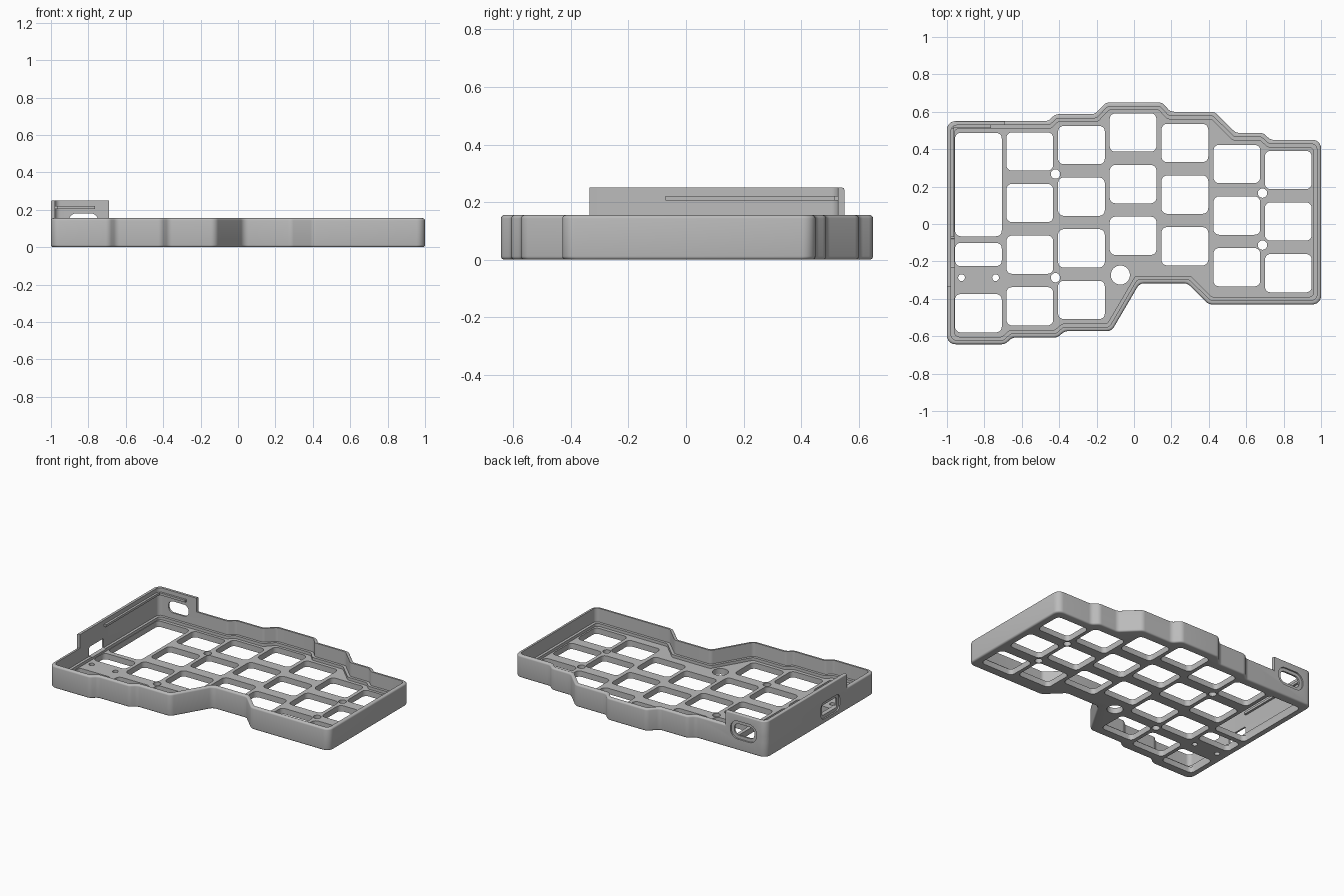
import bpy, bmesh, math
from mathutils import Vector

cube = bpy.data.objects.get("Cube")
if cube:
    bpy.data.objects.remove(cube)

grey = bpy.data.materials.new("plain_grey")
grey.use_nodes = True
grey.diffuse_color = (0.5, 0.5, 0.5, 1)
grey.node_tree.nodes["Principled BSDF"].inputs["Base Color"].default_value = (0.5, 0.5, 0.5, 1)

# Case outline, clockwise from the back corner; reversed to run counter-clockwise
OUTLINE = [(-1, .55), (-.46, .55), (-.42, .587), (-.21, .587), (-.15, .65), (.15, .65),
           (.195, .6), (.43, .6), (.545, .487), (.69, .487), (.73, .45), (1, .45),
           (1, -.43), (.4, -.43), (.285, -.317), (.03, -.317), (-.12, -.573), (-.37, -.573),
           (-.41, -.607), (-.65, -.607), (-.69, -.643), (-1, -.643)][::-1]


def offset(points, d):
    """Move every side of a counter-clockwise polygon inwards by d."""
    pts = [Vector(p) for p in points]
    out = []
    for i, p in enumerate(pts):
        a = (p - pts[i - 1]).normalized()
        b = (pts[(i + 1) % len(pts)] - p).normalized()
        na, nb = Vector((-a.y, a.x)), Vector((-b.y, b.x))
        out.append(p + (na + nb) * d / (1 + na.dot(nb)))
    return out


def rounded(points, radius, steps=6):
    """Round the corners of a polygon."""
    pts = [Vector(p) for p in points]
    out = []
    for i, p in enumerate(pts):
        a, b = pts[i - 1] - p, pts[(i + 1) % len(pts)] - p
        half = a.angle(b) / 2
        t = min(radius / math.tan(half), a.length * .45, b.length * .45)
        s, e = p + a.normalized() * t, p + b.normalized() * t
        r = t * math.tan(half)
        c = p + (a.normalized() + b.normalized()).normalized() * (r / math.sin(half))
        sweep = (s - c).angle_signed(e - c)
        for k in range(steps + 1):
            ang = -sweep * k / steps
            v = s - c
            out.append(c + Vector((v.x * math.cos(ang) - v.y * math.sin(ang),
                                   v.x * math.sin(ang) + v.y * math.cos(ang))))
    return out


def rect(cx, cy, w, h):
    return [(cx - w / 2, cy - h / 2), (cx + w / 2, cy - h / 2),
            (cx + w / 2, cy + h / 2), (cx - w / 2, cy + h / 2)]


def circle(cx, cy, r, n=32):
    return [(cx + r * math.cos(math.tau * i / n), cy + r * math.sin(math.tau * i / n))
            for i in range(n)]


def loft(bm, layers, place=lambda u, v, w: (u, v, w)):
    """Closed solid through loops stacked as (height, loop)."""
    rings = [[bm.verts.new(place(p[0], p[1], z)) for p in loop] for z, loop in layers]
    n = len(rings[0])
    for lo, hi in zip(rings, rings[1:]):
        for i in range(n):
            j = (i + 1) % n
            bm.faces.new((lo[i], lo[j], hi[j], hi[i]))
    bm.faces.new(rings[0][::-1])
    bm.faces.new(rings[-1])


def prism(bm, loop, z0, z1, **kw):
    loft(bm, [(z0, loop), (z1, loop)], **kw)


def make(name, build):
    bm = bmesh.new()
    build(bm)
    bmesh.ops.recalc_face_normals(bm, faces=bm.faces)
    me = bpy.data.meshes.new(name)
    bm.to_mesh(me)
    bm.free()
    me.materials.append(grey)
    ob = bpy.data.objects.new(name, me)
    bpy.context.collection.objects.link(ob)
    return ob


def combine(ob, operation, build):
    """Apply a boolean with a temporary solid."""
    tool = make("tool", build)
    mod = ob.modifiers.new("cut", 'BOOLEAN')
    mod.operation, mod.object, mod.solver = operation, tool, 'EXACT'
    dg = bpy.context.evaluated_depsgraph_get()
    me = bpy.data.meshes.new_from_object(ob.evaluated_get(dg))
    ob.modifiers.clear()
    ob.data = me
    bpy.data.objects.remove(tool)


def shell(bm, z0, z1, fillet=.012):
    """Solid case outline with filleted top and bottom edges."""
    layers = []
    for k in range(5):
        a = math.pi / 2 * k / 4
        layers.append((z0 + fillet * (1 - math.sin(a)),
                       rounded(offset(OUTLINE, fillet * (1 - math.cos(a))), .045)))
    layers = layers[::-1]
    layers = sorted(layers, key=lambda l: l[0])
    top = [(z1 - (z - z0), loop) for z, loop in layers[::-1]]
    loft(bm, layers + top)


# Case body: low tray plus raised corner wall
case = make("case_body", lambda bm: shell(bm, 0, .155))
corner = make("raised_corner", lambda bm: shell(bm, .08, .25, .006))
combine(corner, 'INTERSECT', lambda bm: prism(bm, rect(-.895, .133, .41, .936), .1, .4))
raised = bpy.data.meshes.new_from_object(corner)
combine(case, 'UNION', lambda bm: bm.from_mesh(raised))
bpy.data.objects.remove(corner)

# Hollow interior with a small ledge just above the plate
combine(case, 'DIFFERENCE', lambda bm: prism(bm, rounded(offset(OUTLINE, .022), .03), .06, .5))
combine(case, 'DIFFERENCE', lambda bm: prism(bm, rounded(offset(OUTLINE, .04), .025), .04, .3))


# Key windows and screw holes through the plate
def plate_holes(bm):
    columns = [(-.557, .388, 4), (-.281, .422, 4), (-.005, .489, 3),
               (.272, .433, 3), (.55, .321, 3), (.825, .289, 3)]
    windows = [(-.832, .211, .553), (-.832, -.163, .125), (-.832, -.477, .205)]
    for x, top, count in columns:
        windows += [(x, top - .276 * i, .205) for i in range(count)]
    for x, y, h in windows:
        prism(bm, rounded(rect(x, y, .25, h), .03, 5), -.1, .05)
    for x, y, r in [(-.42, .267, .025), (-.42, -.287, .025), (.687, .165, .025),
                    (.687, -.113, .025), (-.073, -.273, .051),
                    (-.922, -.287, .018), (-.74, -.287, .018)]:
        prism(bm, circle(x, y, r), -.1, .05)


combine(case, 'DIFFERENCE', plate_holes)


# Connector ports: a shallow outer recess around a through slot
def back(u, v, w):
    return (u, .55 - w, v)


def side(u, v, w):
    return (-1 + w, u, v)


for place, c, z, w, h, r in [(back, -.826, .14, .155, .08, .038),
                             (side, -.155, .09, .16, .07, .012)]:
    combine(case, 'DIFFERENCE', lambda bm: prism(
        bm, rounded(rect(c, z, w, h), r), -.05, .06, place=place))
    combine(case, 'DIFFERENCE', lambda bm: prism(
        bm, rounded(rect(c, z, w + .045, h + .045), r + .02), -.05, .01, place=place))


# Snap ridges inside the raised wall
def ridges(bm):
    prism(bm, rect(-.972, .222, .018, .585), .205, .221)
    prism(bm, rect(-.865, .523, .2, .018), .205, .221)


ridge = make("snap_ridges", ridges)

# Smooth fillets, sharp edges elsewhere
bpy.ops.object.select_all(action='DESELECT')
case.select_set(True)
bpy.context.view_layer.objects.active = case
bpy.ops.object.shade_smooth_by_angle(angle=math.radians(30))
